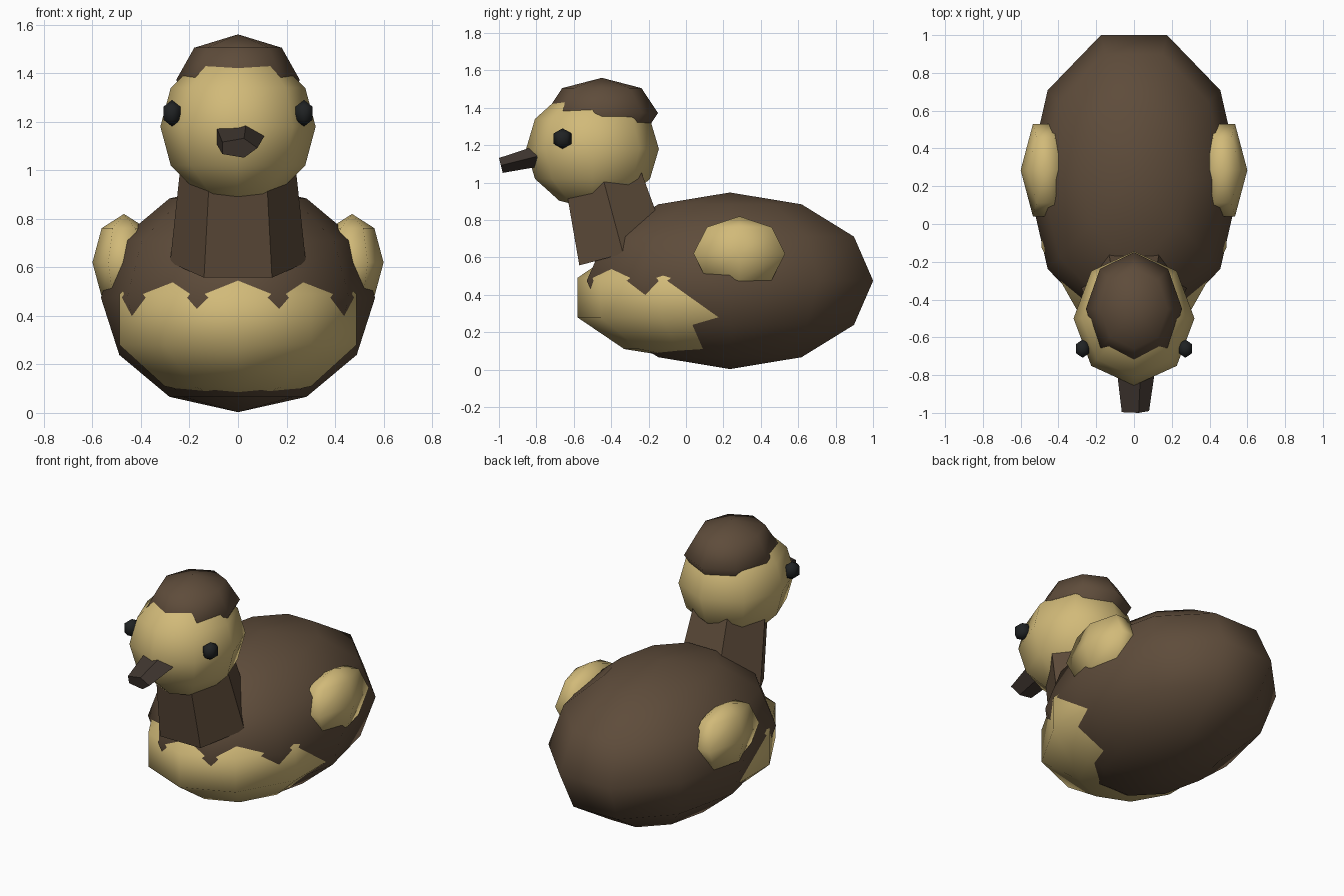
import bpy, bmesh
from math import sin, cos, pi, radians
from mathutils import Matrix, Vector

default = bpy.data.objects.get("Cube")
if default:
    bpy.data.objects.remove(default, do_unlink=True)


def material(name, rgb):
    m = bpy.data.materials.new(name)
    m.use_nodes = True
    m.diffuse_color = (*rgb, 1)
    bsdf = m.node_tree.nodes["Principled BSDF"]
    bsdf.inputs["Base Color"].default_value = (*rgb, 1)
    bsdf.inputs["Roughness"].default_value = 0.8
    return m


brown = material("down brown", (0.112, 0.072, 0.043))
yellow = material("down yellow", (0.64, 0.49, 0.19))
horn = material("beak dark brown", (0.052, 0.038, 0.030))
black = material("eye black", (0.014, 0.016, 0.017))


def lathe(name, rings, sides, mat, center, scale=(1, 1, 1), phase=0, tilt=0, smooth=True):
    """Closed solid from (radius, height) rings; phase is in steps of one side."""
    bm = bmesh.new()
    loops = []
    for r, z in rings:
        angles = [2 * pi * (i + phase) / sides for i in range(sides)]
        loops.append([bm.verts.new((r * cos(a), r * sin(a), z)) for a in angles])
    for low, high in zip(loops, loops[1:]):
        for i in range(sides):
            j = (i + 1) % sides
            bm.faces.new((low[i], low[j], high[j], high[i]))
    bm.faces.new(loops[0][::-1])
    bm.faces.new(loops[-1])
    # rings of zero radius collapse into poles
    bmesh.ops.remove_doubles(bm, verts=bm.verts[:], dist=1e-5)
    bmesh.ops.recalc_face_normals(bm, faces=bm.faces[:])
    bm.transform(Matrix.Translation(center) @ Matrix.Rotation(radians(tilt), 4, "X")
                 @ Matrix.Diagonal(Vector((*scale, 1))))
    for f in bm.faces:
        f.smooth = smooth
    mesh = bpy.data.meshes.new(name)
    bm.to_mesh(mesh)
    bm.free()
    mesh.materials.append(mat)
    obj = bpy.data.objects.new(name, mesh)
    bpy.context.collection.objects.link(obj)
    return obj


def ellipsoid(name, center, radii, sides, bands, mat, phase=0):
    arc = [pi * k / bands for k in range(bands + 1)]
    rings = [(abs(sin(t)) if 0 < k < bands else 0, -cos(t)) for k, t in enumerate(arc)]
    return lathe(name, rings, sides, mat, center, radii, phase)


# Body and the chest bib that breaks through its front
ellipsoid("body", (0, 0.235, 0.475), (0.565, 0.805, 0.472), 10, 6, brown)
ellipsoid("chest_bib", (0, 0.075, 0.385), (0.54, 0.69, 0.34), 10, 5, yellow, phase=0.5)

# Neck, head and cap
lathe("neck", [(0.28, 0), (0.23, 0.48)], 6, brown, (0, -0.336, 0.62), tilt=15, smooth=False)
ellipsoid("head", (0, -0.5, 1.18), (0.32, 0.355, 0.32), 8, 6, yellow)
ellipsoid("head_cap", (0, -0.45, 1.372), (0.255, 0.3, 0.188), 8, 4, brown)

# Beak: five-sided taper pointing forward and slightly down
lathe("beak", [(0.108, 0), (0.08, 0.2)], 5, horn, (0, -0.796, 1.14),
      scale=(1, 0.54, 1), tilt=104, smooth=False)

# Wings and eyes on both sides
for side, s in (("left", 1), ("right", -1)):
    ellipsoid(side + "_wing", (s * 0.47, 0.285, 0.62), (0.13, 0.283, 0.2), 6, 4, yellow)
    ellipsoid(side + "_eye", (s * 0.272, -0.66, 1.235), (0.046, 0.056, 0.055), 6, 3, black, phase=0.5)
